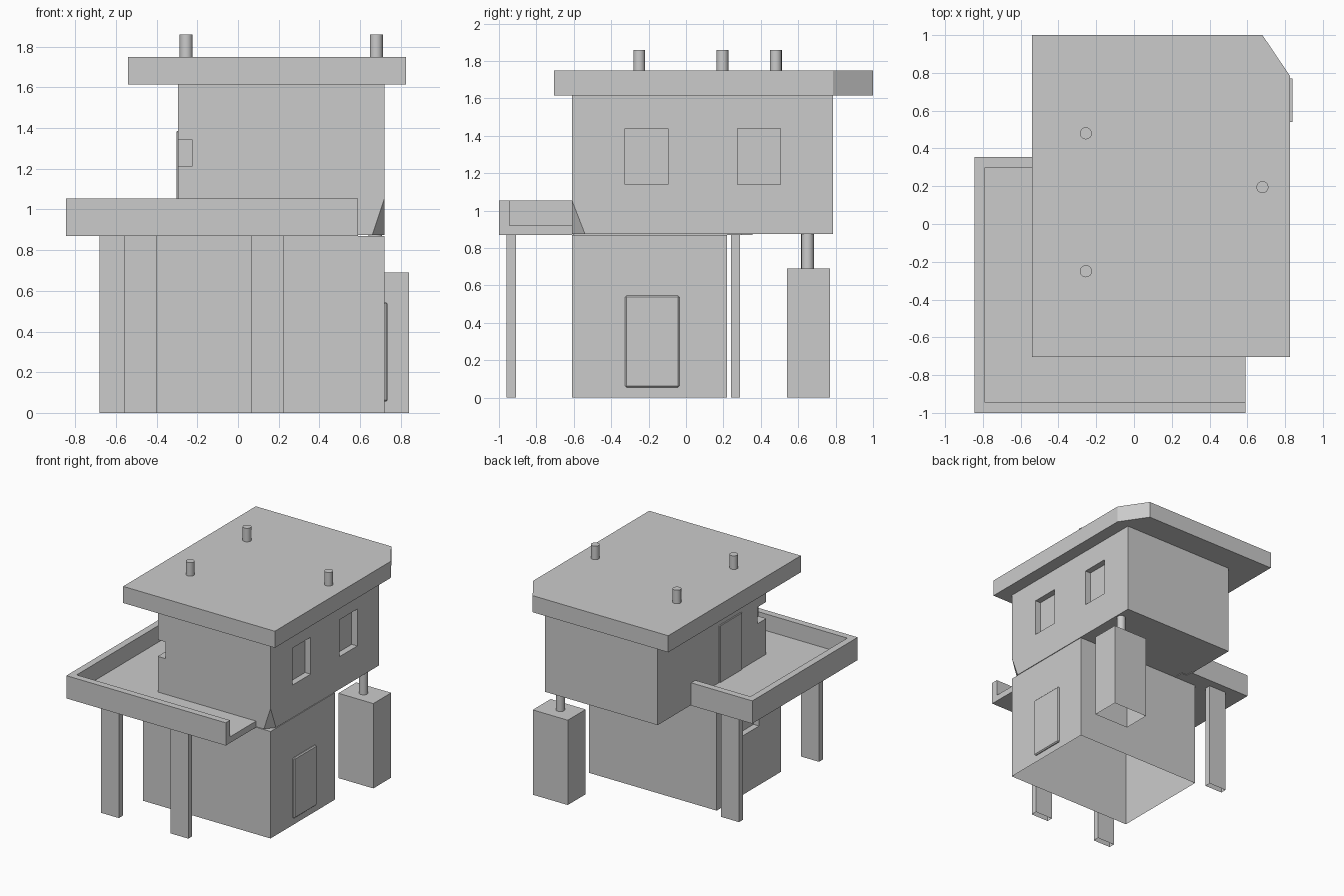
import bpy, bmesh
from mathutils import Vector

if "Cube" in bpy.data.objects:
    bpy.data.objects.remove(bpy.data.objects["Cube"])


def prism(name, pts, z0, z1, open_bottom=False):
    """Extrude a plan outline from z0 to z1."""
    bm = bmesh.new()
    low = bm.faces.new([bm.verts.new((x, y, z0)) for x, y in pts])
    ext = bmesh.ops.extrude_face_region(bm, geom=[low], use_keep_orig=True)
    for v in ext["geom"]:
        if isinstance(v, bmesh.types.BMVert):
            v.co.z = z1
    bmesh.ops.recalc_face_normals(bm, faces=bm.faces)
    if open_bottom:
        bmesh.ops.delete(bm, geom=[low], context="FACES_ONLY")
    me = bpy.data.meshes.new(name)
    bm.to_mesh(me)
    bm.free()
    ob = bpy.data.objects.new(name, me)
    bpy.context.collection.objects.link(ob)
    return ob


def box(name, x0, x1, y0, y1, z0, z1, open_bottom=False):
    return prism(name, [(x0, y0), (x1, y0), (x1, y1), (x0, y1)], z0, z1, open_bottom)


def cut(ob, *dims):
    """Subtract a box and bake the result."""
    cutter = box("cutter", *dims)
    cutter.hide_render = True
    mod = ob.modifiers.new("cut", "BOOLEAN")
    mod.operation, mod.solver, mod.object = "DIFFERENCE", "EXACT", cutter
    dg = bpy.context.evaluated_depsgraph_get()
    me = bpy.data.meshes.new_from_object(ob.evaluated_get(dg))
    ob.modifiers.clear()
    ob.data = me
    bpy.data.objects.remove(cutter)


def bevel(ob, width):
    mod = ob.modifiers.new("bevel", "BEVEL")
    mod.width, mod.segments = width, 1


def pipe(name, x, y, z0, z1, r):
    bpy.ops.mesh.primitive_cylinder_add(vertices=16, radius=r, depth=z1 - z0,
                                        location=(x, y, (z0 + z1) / 2))
    bpy.context.object.name = name
    bpy.ops.object.shade_smooth_by_angle()


# Ground storey with a side window, open underneath
lower = box("lower_storey", -0.43, 0.72, -0.61, 0.22, 0, 0.87)
cut(lower, -0.5, -0.38, -0.325, -0.095, 0.48, 0.78)
bm = bmesh.new()
bm.from_mesh(lower.data)
bottom = [f for f in bm.faces if all(v.co.z < 1e-4 for v in f.verts)]
bmesh.ops.delete(bm, geom=bottom, context="FACES_ONLY")
bm.to_mesh(lower.data)
bm.free()

# Upper storey with a clipped front right corner
upper = box("upper_storey", -0.295, 0.72, -0.61, 0.785, 0.875, 1.615)
a, b, c = Vector((0.66, -0.61, 0.875)), Vector((0.72, -0.61, 1.055)), Vector((0.72, -0.54, 0.875))
n = (b - a).cross(c - a)
if n.dot(Vector((0.72, -0.61, 0.875)) - a) < 0:
    n = -n
bm = bmesh.new()
bm.from_mesh(upper.data)
res = bmesh.ops.bisect_plane(bm, geom=bm.verts[:] + bm.edges[:] + bm.faces[:],
                             plane_co=a, plane_no=n, clear_outer=True)
rim = [e for e in bm.edges if e.is_boundary]
bmesh.ops.holes_fill(bm, edges=rim, sides=0)
bmesh.ops.recalc_face_normals(bm, faces=bm.faces)
bm.to_mesh(upper.data)
bm.free()

# Recessed right windows and the notch in the front left corner
for y in (-0.325, 0.275):
    cut(upper, 0.67, 0.8, y, y + 0.23, 1.14, 1.44)
cut(upper, -0.4, -0.225, -0.7, -0.5, 1.21, 1.345)

# Doors
bevel(box("side_door", 0.70, 0.735, -0.325, -0.035, 0.055, 0.545), 0.008)
bevel(box("balcony_door", -0.303, -0.28, -0.29, -0.005, 0.9, 1.385), 0.004)

# Roof with one clipped corner, and its pipes
prism("roof", [(-0.54, -0.705), (0.825, -0.705), (0.825, 0.785),
               (0.68, 1.0), (-0.54, 1.0)], 1.615, 1.75)
for i, (x, y) in enumerate([(-0.255, 0.48), (0.68, 0.195), (-0.255, -0.25)]):
    pipe(f"roof_pipe_{i}", x, y, 1.74, 1.86, 0.032)

# L-shaped balcony floor and parapet
prism("balcony_floor", [(-0.79, -0.945), (0.59, -0.945), (0.59, -0.6), (-0.23, -0.6),
                        (-0.23, 0.3), (-0.79, 0.3)], 0.87, 0.92)
prism("balcony_parapet", [(0.59, -1.0), (0.59, -0.945), (-0.79, -0.945), (-0.79, 0.3),
                          (-0.28, 0.3), (-0.28, 0.355), (-0.845, 0.355), (-0.845, -1.0)],
      0.87, 1.055)

# Balcony posts
for name, x, y in [("front_left", -0.56, -0.96), ("front_right", 0.065, -0.96),
                   ("back", -0.68, 0.24)]:
    box(name + "_post", x, x + 0.16, y, y + 0.05, 0, 0.88, True)

# Utility box with a pipe to the floor above
box("utility_box", 0.525, 0.84, 0.54, 0.77, 0, 0.69, True)
pipe("utility_pipe", 0.675, 0.65, 0.68, 0.88, 0.034)
